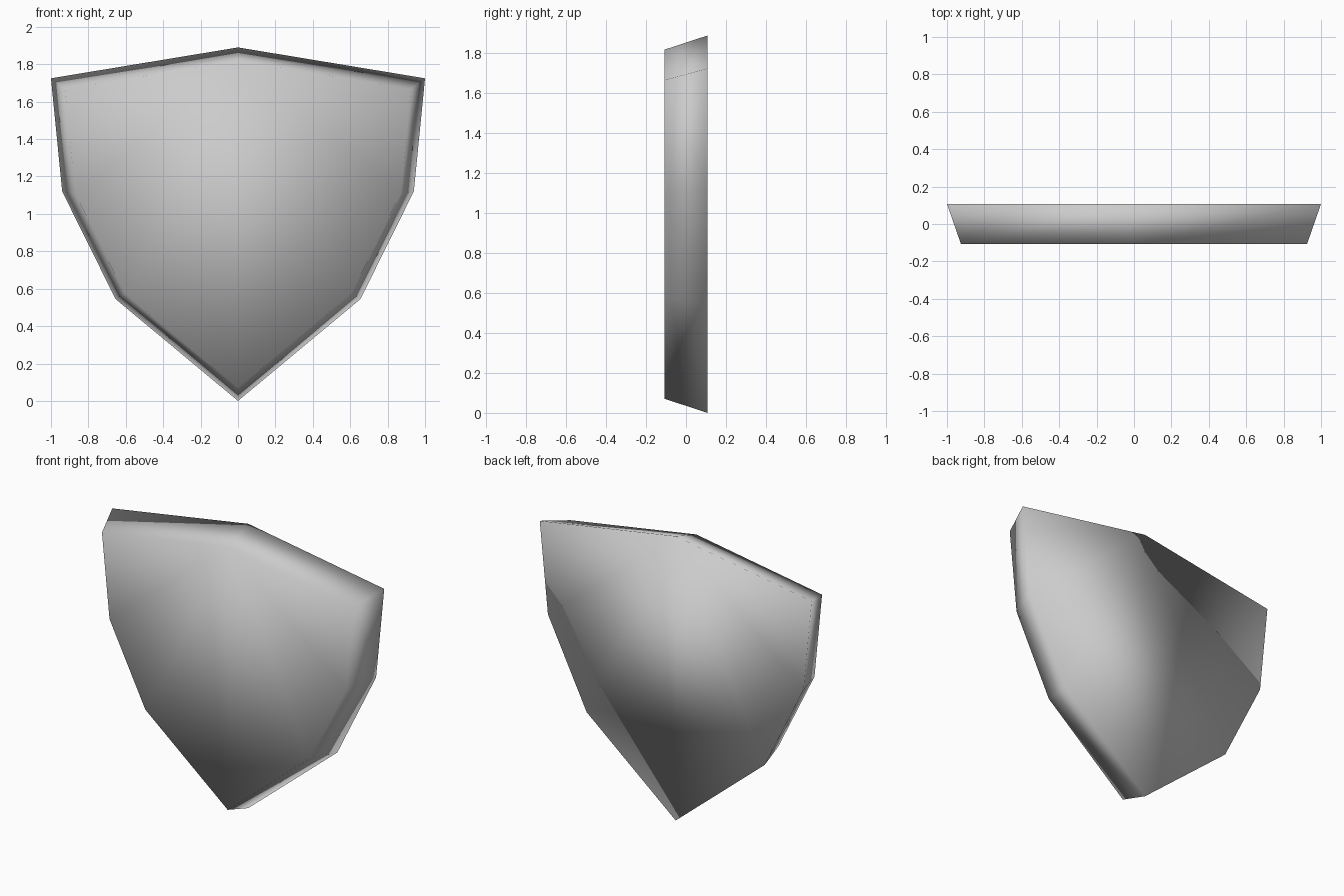
import bpy
import bmesh

if "Cube" in bpy.data.objects:
    bpy.data.objects.remove(bpy.data.objects["Cube"], do_unlink=True)

# Plain grey finish
grey = bpy.data.materials.new("grey")
grey.use_nodes = True
colour = (0.6, 0.6, 0.6, 1)
grey.diffuse_color = colour
grey.node_tree.nodes["Principled BSDF"].inputs["Base Color"].default_value = colour

# Shield outline: half profile from top centre down to the tip, then mirrored
half = [(0, 1.89), (1, 1.725), (0.94, 1.12), (0.655, 0.545), (0, 0)]
outline = half + [(-x, z) for x, z in half[-2:0:-1]]
count = len(outline)
middle, depth, taper = 0.945, 0.108, 0.925

bm = bmesh.new()


def ring(y, scale):
    return [bm.verts.new((x * scale, y, middle + (z - middle) * scale))
            for x, z in outline]


front = ring(-depth, taper)
back = ring(depth, 1)

# Front and back plates fan out from the top centre
for plate in (front, back):
    for i in range(1, count - 1):
        bm.faces.new((plate[0], plate[i], plate[i + 1]))

# Sloping rim
for i in range(count):
    j = (i + 1) % count
    bm.faces.new((front[i], front[j], back[j], back[i]))

bmesh.ops.recalc_face_normals(bm, faces=bm.faces)
for face in bm.faces:
    face.smooth = True

mesh = bpy.data.meshes.new("shield")
bm.to_mesh(mesh)
bm.free()
mesh.materials.append(grey)
shield = bpy.data.objects.new("shield", mesh)
bpy.context.collection.objects.link(shield)
